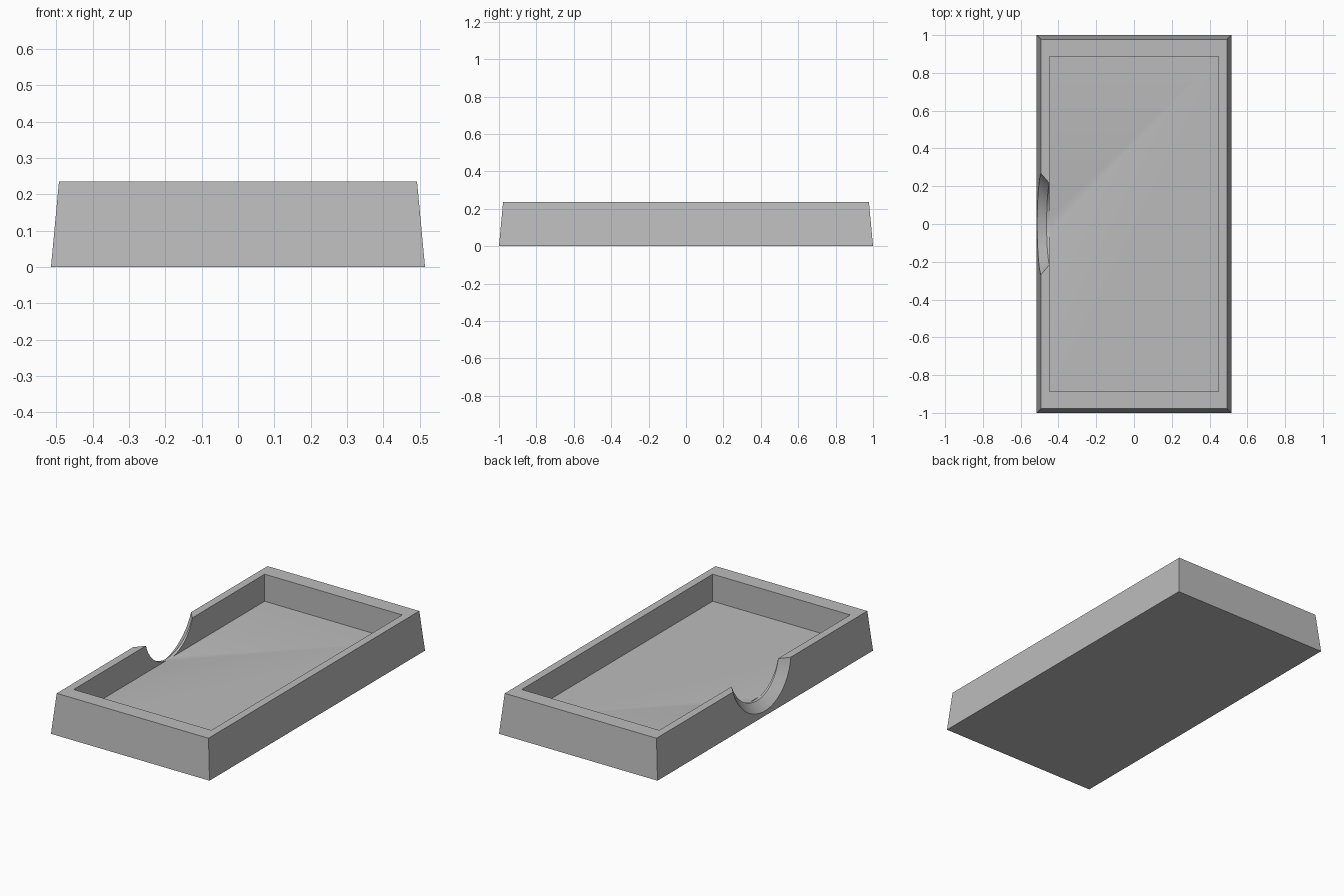
import bpy, bmesh, math
from mathutils import Matrix, Vector

cube = bpy.data.objects.get("Cube")
if cube:
    bpy.data.objects.remove(cube, do_unlink=True)

HEIGHT = 0.235
HALF_X, HALF_Y = 0.515, 1.0
DRAFT = 0.022          # inward lean of the outer walls
FLOOR = 0.076

grey = bpy.data.materials.new("light grey")
grey.use_nodes = True
colour = (0.5, 0.5, 0.5, 1)
grey.diffuse_color = colour
grey.node_tree.nodes["Principled BSDF"].inputs["Base Color"].default_value = colour


def loft(name, rings):
    """Join equal-sized rings of points into a closed solid."""
    bm = bmesh.new()
    loops = [[bm.verts.new(p) for p in ring] for ring in rings]
    n = len(loops[0])
    for low, high in zip(loops, loops[1:]):
        for i in range(n):
            j = (i + 1) % n
            bm.faces.new((low[i], low[j], high[j], high[i]))
    bm.faces.new(loops[0][::-1])
    bm.faces.new(loops[-1])
    bmesh.ops.recalc_face_normals(bm, faces=bm.faces)
    mesh = bpy.data.meshes.new(name)
    bm.to_mesh(mesh)
    bm.free()
    mesh.materials.append(grey)
    obj = bpy.data.objects.new(name, mesh)
    bpy.context.collection.objects.link(obj)
    return obj


def rectangle(x, y, z):
    return [(-x, -y, z), (x, -y, z), (x, y, z), (-x, y, z)]


# Tray with leaning outer walls
tray = loft("tray", [rectangle(HALF_X, HALF_Y, 0),
                     rectangle(HALF_X - DRAFT, HALF_Y - DRAFT, HEIGHT)])

# Straight-sided pocket
pocket = loft("pocket_cutter", [rectangle(0.447, 0.886, FLOOR),
                                rectangle(0.447, 0.886, HEIGHT + 0.2)])

# Round thumb notch with a bevelled rim, square to the leaning side wall
lean = math.atan2(DRAFT, HEIGHT)
centre_z = 0.303
centre = Vector((-HALF_X + DRAFT * centre_z / HEIGHT, 0, centre_z))
place = Matrix.Translation(centre) @ Matrix.Rotation(math.pi / 2 + lean, 4, "Y")


def circle(radius, depth, sides=96):
    turn = 2 * math.pi / sides
    return [place @ Vector((radius * math.cos(i * turn),
                            radius * math.sin(i * turn), depth))
            for i in range(sides)]


outer, inner, bevel = 0.277, 0.225, 0.045
slope = (outer - inner) / bevel
notch = loft("notch_cutter", [circle(outer + 0.02 * slope, -0.02),
                              circle(inner, bevel), circle(inner, 0.064)])

# Cut the pocket and notch out of the tray
bpy.ops.object.select_all(action="DESELECT")
tray.select_set(True)
bpy.context.view_layer.objects.active = tray
for cutter in (pocket, notch):
    cutter.hide_render = True
    cut = tray.modifiers.new(cutter.name, "BOOLEAN")
    cut.operation = "DIFFERENCE"
    cut.solver = "EXACT"
    cut.object = cutter
    bpy.ops.object.modifier_apply(modifier=cut.name)
    bpy.data.objects.remove(cutter, do_unlink=True)

bpy.ops.object.shade_smooth_by_angle(angle=math.radians(25))
